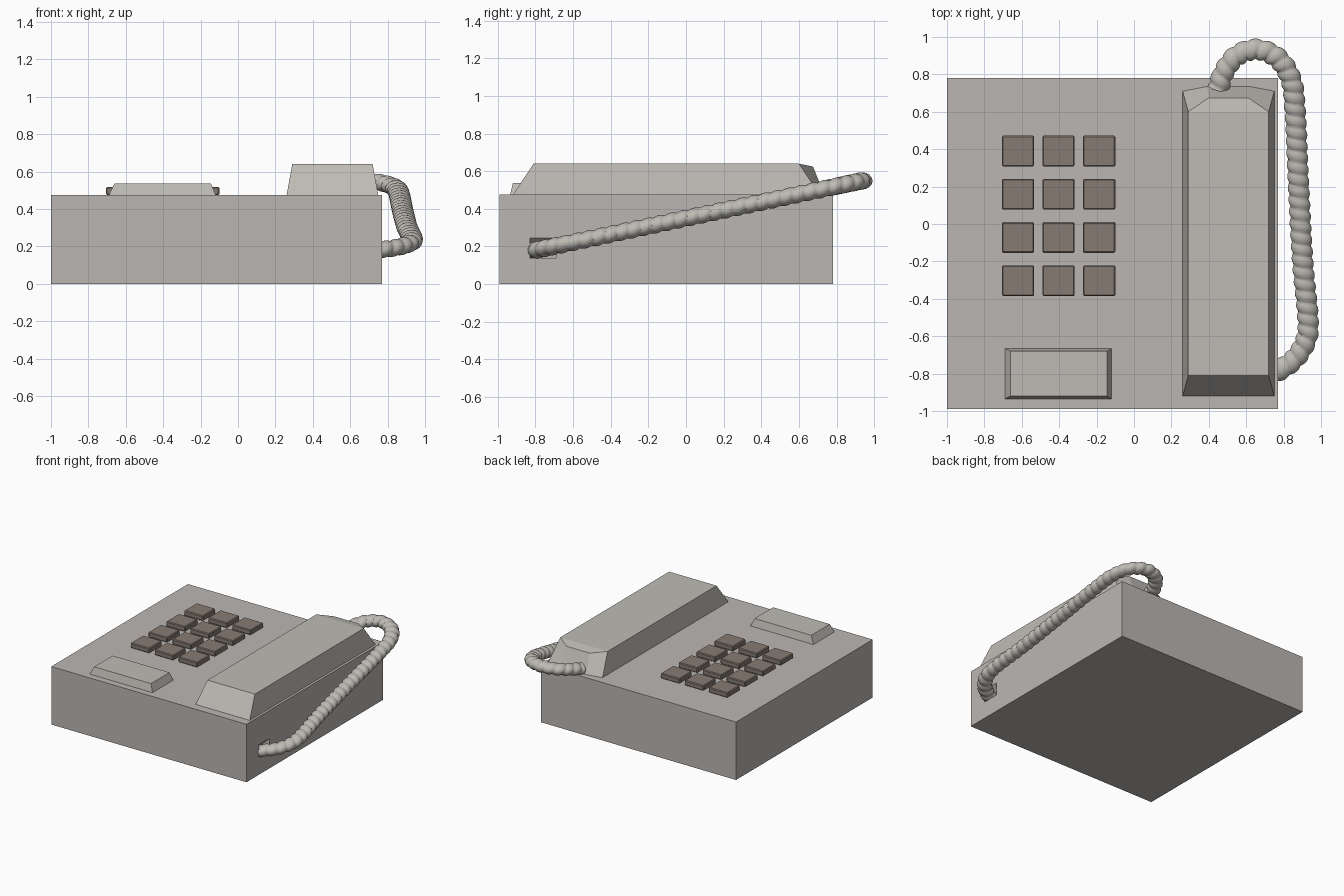
import bpy, bmesh, math
from mathutils import Vector

cube = bpy.data.objects.get("Cube")
if cube:
    bpy.data.objects.remove(cube, do_unlink=True)


def material(name, rgb):
    m = bpy.data.materials.new(name)
    m.use_nodes = True
    m.diffuse_color = (*rgb, 1)
    m.node_tree.nodes["Principled BSDF"].inputs["Base Color"].default_value = (*rgb, 1)
    return m


shell = material("warm grey plastic", (0.50, 0.47, 0.45))
pale = material("pale grey plastic", (0.52, 0.50, 0.46))
brown = material("brown grey keys", (0.24, 0.20, 0.17))


def finish(name, bm, mat):
    bmesh.ops.recalc_face_normals(bm, faces=bm.faces)
    mesh = bpy.data.meshes.new(name)
    bm.to_mesh(mesh)
    bm.free()
    mesh.materials.append(mat)
    obj = bpy.data.objects.new(name, mesh)
    bpy.context.scene.collection.objects.link(obj)
    return obj


def loft(name, lower, upper, mat):
    """Closed solid between two matching loops of points."""
    bm = bmesh.new()
    a = [bm.verts.new(p) for p in lower]
    b = [bm.verts.new(p) for p in upper]
    n = len(a)
    for i in range(n):
        j = (i + 1) % n
        bm.faces.new((a[i], a[j], b[j], b[i]))
    bm.faces.new(a)
    bm.faces.new(b)
    return finish(name, bm, mat)


def rect(x0, x1, y0, y1, z):
    return [(x0, y0, z), (x1, y0, z), (x1, y1, z), (x0, y1, z)]


# Base with a slanted cord socket in its left side
BASE_TOP = 0.475
base = loft("base", rect(-1, 0.77, -0.99, 0.78, 0), rect(-1, 0.77, -0.99, 0.78, BASE_TOP), shell)


def socket_loop(x, z0, z1):
    return [(x, -0.83, z0), (x, -0.69, z0), (x, -0.69, z1), (x, -0.83, z1)]


cutter = loft("socket_cutter", socket_loop(0.70, 0.14, 0.18), socket_loop(0.78, 0.14, 0.255), shell)
cutter.hide_render = True
cutter.hide_viewport = True
cut = base.modifiers.new("socket", "BOOLEAN")
cut.operation = "DIFFERENCE"
cut.solver = "EXACT"
cut.object = cutter

# Display panel
loft("display_panel", rect(-0.69, -0.12, -0.935, -0.665, BASE_TOP),
     rect(-0.66, -0.145, -0.92, -0.68, 0.537), pale)

# Handset with a faceted back end
lower = [(0.26, -0.92), (0.75, -0.92), (0.75, 0.71), (0.62, 0.735), (0.39, 0.735), (0.26, 0.71)]
upper = [(0.29, -0.81, 0.64), (0.72, -0.81, 0.64), (0.72, 0.6, 0.64),
         (0.61, 0.675, 0.625), (0.40, 0.675, 0.625), (0.29, 0.6, 0.64)]
handset = loft("handset", [(x, y, BASE_TOP) for x, y in lower], upper, pale)
bm = bmesh.new()
bm.from_mesh(handset.data)
bm.verts.ensure_lookup_table()
bmesh.ops.connect_verts(bm, verts=[bm.verts[8], bm.verts[11]])
bm.to_mesh(handset.data)
bm.free()

# Keypad
for row in range(4):
    for col in range(3):
        x, y = -0.62 + 0.217 * col, 0.39 - 0.231 * row
        key = loft(f"key_{row + 1}_{col + 1}",
                   rect(x - 0.086, x + 0.086, y - 0.082, y + 0.082, BASE_TOP),
                   rect(x - 0.086, x + 0.086, y - 0.082, y + 0.082, 0.517), brown)
        bevel = key.modifiers.new("soft_corners", "BEVEL")
        bevel.width = 0.006
        bevel.segments = 1

# Coiled cord: a tube with a spiral ridge, swept along a smooth path
path = [(0.45, 0.72), (0.48, 0.81), (0.55, 0.90), (0.66, 0.933), (0.77, 0.885), (0.84, 0.77),
        (0.862, 0.6), (0.88, 0.2), (0.902, -0.2), (0.93, -0.5), (0.92, -0.62),
        (0.86, -0.72), (0.78, -0.78), (0.72, -0.81)]
knots = [Vector((x, y, 0.35 + 0.213 * y)) for x, y in path]
knots = [2 * knots[0] - knots[1]] + knots + [2 * knots[-1] - knots[-2]]


def spline(p, t):
    a, b, c, d = p
    return 0.5 * (2 * b + (c - a) * t + (2 * a - 5 * b + 4 * c - d) * t * t
                  + (3 * b - a - 3 * c + d) * t ** 3)


samples = [spline(knots[i:i + 4], k / 60) for i in range(len(knots) - 3) for k in range(60)]
samples.append(knots[-2])

PITCH, SIDES, STEP = 0.064, 24, 0.008
bm = bmesh.new()
rings, travelled, due = [], 0.0, 0.0
for p, q in zip(samples, samples[1:]):
    if travelled >= due:
        due += STEP
        along = (q - p).normalized()
        side = along.cross(Vector((0, 0, 1))).normalized()
        up = side.cross(along)
        ring = []
        for k in range(SIDES):
            angle = 2 * math.pi * k / SIDES
            turn = (travelled / PITCH + k / SIDES) % 1
            swell = 0.8 + 0.2 * math.sin(math.pi * turn) ** 0.7
            ring.append(bm.verts.new(p + swell * (side * 0.058 * math.cos(angle)
                                                  - up * 0.046 * math.sin(angle))))
        rings.append(ring)
    travelled += (q - p).length
for a, b in zip(rings, rings[1:]):
    for k in range(SIDES):
        j = (k + 1) % SIDES
        bm.faces.new((a[k], a[j], b[j], b[k]))
bm.faces.new(rings[0])
bm.faces.new(rings[-1])
cord = finish("coiled_cord", bm, pale)
bpy.context.view_layer.objects.active = cord
cord.select_set(True)
bpy.ops.object.shade_smooth_by_angle(angle=math.radians(50))
cord.select_set(False)
